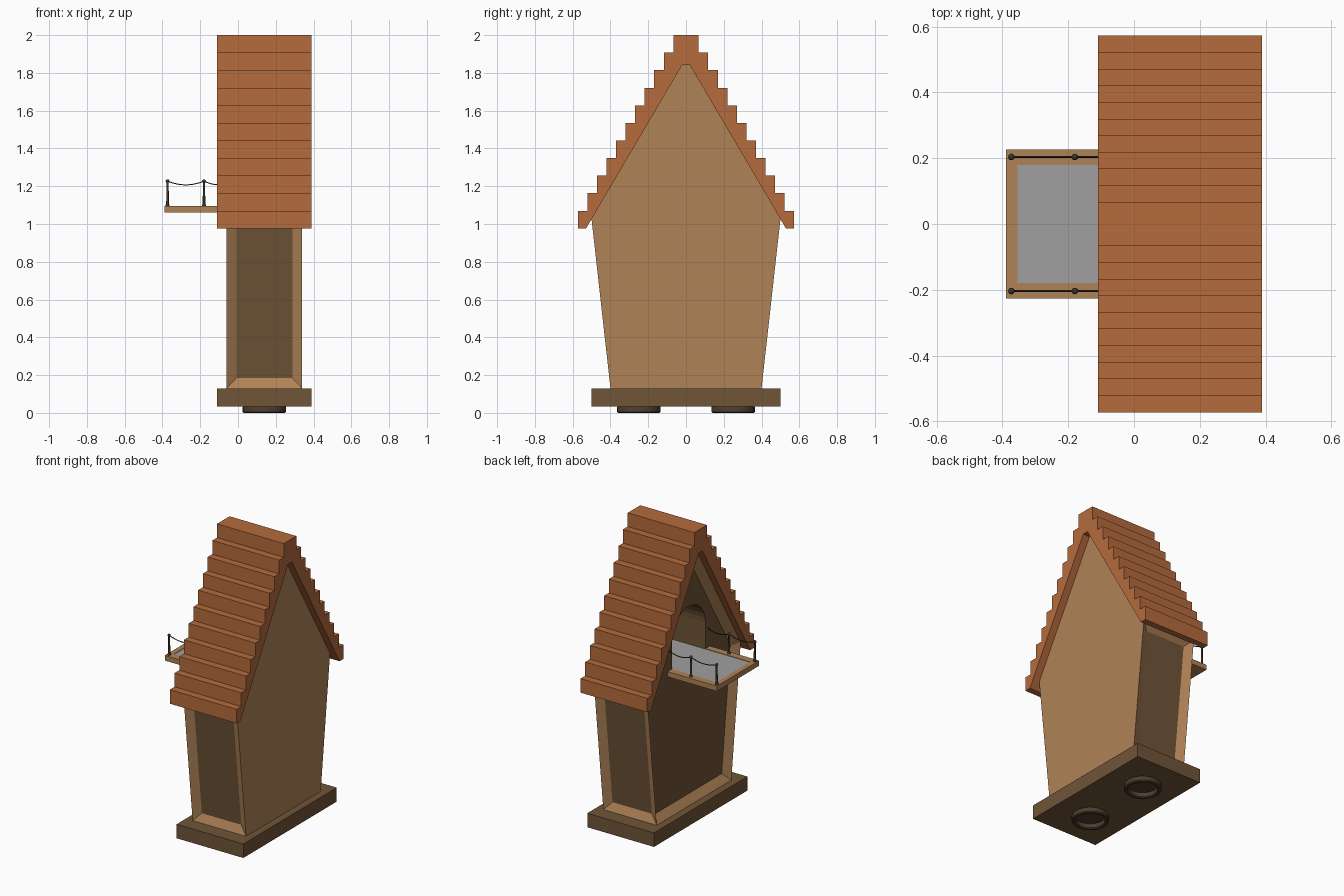
import bpy, bmesh, math

if "Cube" in bpy.data.objects:
    bpy.data.objects.remove(bpy.data.objects["Cube"])


def material(name, rgb):
    m = bpy.data.materials.new(name)
    m.diffuse_color = (*rgb, 1)
    m.use_nodes = True
    m.node_tree.nodes["Principled BSDF"].inputs["Base Color"].default_value = m.diffuse_color
    return m


wood = material("light_wood", (0.43, 0.225, 0.095))
dark = material("dark_wood", (0.16, 0.09, 0.039))
tile = material("roof_tile", (0.46, 0.145, 0.045))
rope_mat = material("dark_rope", (0.05, 0.032, 0.022))
foot_mat = material("foot_wood", (0.08, 0.047, 0.028))
grey = material("floor_grey", (0.35, 0.35, 0.35))


def finish(bm, name, *mats):
    bmesh.ops.recalc_face_normals(bm, faces=bm.faces)
    me = bpy.data.meshes.new(name)
    bm.to_mesh(me)
    bm.free()
    ob = bpy.data.objects.new(name, me)
    bpy.context.collection.objects.link(ob)
    for m in mats:
        me.materials.append(m)
    return ob


def prism(profile, x0, x1):
    """Extrude a y-z outline along x."""
    bm = bmesh.new()
    a, b = ([bm.verts.new((x, y, z)) for y, z in profile] for x in (x0, x1))
    bm.faces.new(a)
    bm.faces.new(b[::-1])
    for i in range(len(a)):
        bm.faces.new((a[i - 1], a[i], b[i], b[i - 1]))
    bmesh.ops.recalc_face_normals(bm, faces=bm.faces)
    bm.normal_update()
    return bm


def box(x0, x1, y0, y1, z0, z1):
    return prism([(y0, z0), (y1, z0), (y1, z1), (y0, z1)], x0, x1)


def lathe(profile, steps, centre, name, mat):
    """Spin an r-z outline about a vertical axis."""
    bm = bmesh.new()
    vs = [bm.verts.new((r, 0, z)) for r, z in profile]
    es = [bm.edges.new(p) for p in zip(vs, vs[1:])]
    bmesh.ops.spin(bm, geom=vs + es, cent=(0, 0, 0), axis=(0, 0, 1),
                   angle=math.tau, steps=steps)
    bmesh.ops.remove_doubles(bm, verts=bm.verts, dist=1e-5)
    ob = finish(bm, name, mat)
    ob.location = centre
    bpy.context.view_layer.objects.active = ob
    ob.select_set(True)
    bpy.ops.object.shade_smooth_by_angle(angle=math.radians(35))
    ob.select_set(False)
    return ob


# House body with framed, recessed panels on the balcony face and both sides
bm = prism([(0.40, 0.13), (0.50, 1.026), (0, 1.876), (-0.50, 1.026), (-0.40, 0.13)],
           -0.06, 0.34)
gable = [f for f in bm.faces if f.normal.x < -0.9]
sides = [f for f in bm.faces if abs(f.normal.y) > 0.95]
for faces, depth in ((gable, -0.04), (sides, -0.03)):
    bmesh.ops.inset_individual(bm, faces=faces, thickness=0.052,
                               depth=depth, use_even_offset=True)
    for f in faces:
        f.material_index = 1
body = finish(bm, "house_body", wood, dark)

# Arched doorway cut into the body
arch = [(0.18, 1.065)] + [(0.18 * math.cos(a), 1.27 + 0.18 * math.sin(a))
                          for a in (math.pi * i / 16 for i in range(17))] + [(-0.18, 1.065)]
bm = prism(arch, -0.2, 0.29)
for f in bm.faces:
    f.material_index = 1
cutter = finish(bm, "doorway_cutter", wood, dark)
cutter.hide_render = True
cutter.hide_set(True)
cut = body.modifiers.new("doorway", "BOOLEAN")
cut.operation = "DIFFERENCE"
cut.solver = "EXACT"
cut.object = cutter

# Stepped roof
steps = []
for i in range(11):
    y = 0.067 + i * 0.0506
    steps += [(y, 2.0 - i * 0.093), (y, 2.0 - (i + 1) * 0.093)]
steps[-1] = (0.573, 0.975)
outer = [(-y, z) for y, z in reversed(steps)] + steps
under = [(0.53, 0.975), (0.02, 1.842), (-0.02, 1.842), (-0.53, 0.975)]
finish(prism(outer + under, -0.11, 0.39), "roof", tile)

# Base plinth and ring feet
finish(box(-0.11, 0.39, -0.5, 0.5, 0.035, 0.13), "base", dark)
foot = [(0.112, 0.036), (0.115, 0.03), (0.115, 0.006), (0.109, 0), (0.096, 0),
        (0.09, 0.006), (0.09, 0.034), (0, 0.034)]
for s, side in ((-1, "front"), (1, "back")):
    lathe(foot, 32, (0.14, s * 0.25, 0), side + "_foot", foot_mat)

# Balcony: tray with raised rim and grey floor running into the doorway
finish(box(-0.39, -0.02, -0.227, 0.227, 1.06, 1.08), "balcony_tray", wood)
finish(box(-0.39, -0.355, -0.227, 0.227, 1.08, 1.095), "balcony_end_rim", wood)
for s, side in ((-1, "front"), (1, "back")):
    ys = sorted((s * 0.18, s * 0.227))
    finish(box(-0.355, -0.02, *ys, 1.08, 1.095), side + "_balcony_rim", wood)
finish(box(-0.355, 0.289, -0.1799, 0.1799, 1.07, 1.092), "balcony_floor", grey)

# Railing posts and sagging ropes
post = [(0, 1.094), (0.01, 1.094), (0.01, 1.102), (0.007, 1.107), (0.006, 1.215)]
post += [(0.01 * math.sin(a), 1.227 - 0.01 * math.cos(a))
         for a in (0.65 + (math.pi - 0.65) * i / 5 for i in range(6))]
for s, side in ((-1, "front"), (1, "back")):
    y = s * 0.204
    for x, place in ((-0.373, "outer"), (-0.18, "inner")):
        lathe(post, 12, (x, y, 0), f"{side}_{place}_post", rope_mat)
    cu = bpy.data.curves.new(side + "_rope", "CURVE")
    cu.dimensions = "3D"
    cu.bevel_depth = 0.003
    cu.bevel_resolution = 1
    cu.materials.append(rope_mat)
    for x0, x1 in ((-0.373, -0.18), (-0.18, -0.015)):
        sp = cu.splines.new("POLY")
        sp.points.add(8)
        for i, p in enumerate(sp.points):
            t = i / 8
            p.co = (x0 + (x1 - x0) * t, y, 1.227 - 0.08 * t * (1 - t), 1)
    bpy.context.collection.objects.link(bpy.data.objects.new(side + "_rope", cu))
